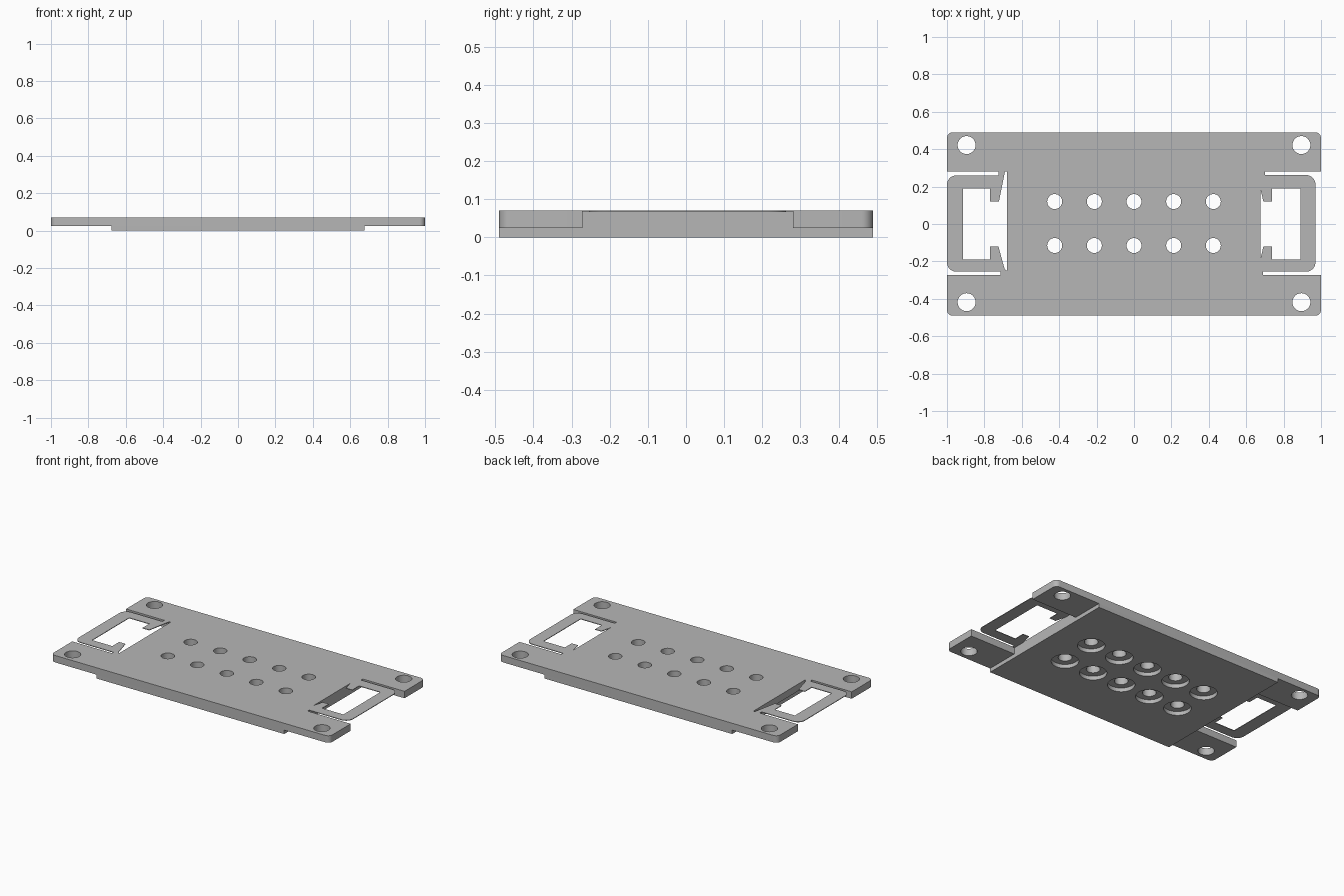
import bpy, bmesh, math
from mathutils import Vector

if "Cube" in bpy.data.objects:
    bpy.data.objects.remove(bpy.data.objects["Cube"])

TOP, STEP = 0.07, 0.025

grey = bpy.data.materials.new("plain grey")
grey.use_nodes = True
COLOUR = (0.47, 0.47, 0.47, 1)
grey.diffuse_color = COLOUR
grey.node_tree.nodes["Principled BSDF"].inputs["Base Color"].default_value = COLOUR


def rounded(corners):
    """Outline from (x, y) corners; a third value rounds that corner."""
    out = []
    for i, c in enumerate(corners):
        p = Vector(c[:2])
        if len(c) < 3:
            out.append(p)
            continue
        a = (Vector(corners[i - 1][:2]) - p).normalized() * c[2]
        b = (Vector(corners[(i + 1) % len(corners)][:2]) - p).normalized() * c[2]
        for k in range(9):
            t = k / 8 * math.pi / 2
            out.append(p + a * (1 - math.sin(t)) + b * (1 - math.cos(t)))
    return out


def circle(x, y, r, n=40):
    return [Vector((x + r * math.cos(k * math.tau / n), y + r * math.sin(k * math.tau / n)))
            for k in range(n)]


def layer(name, loops, z0, z1):
    """Flat sheet with holes, filled from closed loops and extruded."""
    curve = bpy.data.curves.new(name, "CURVE")
    curve.dimensions = "2D"
    curve.fill_mode = "BOTH"
    curve.extrude = (z1 - z0) / 2
    for loop in loops:
        s = curve.splines.new("POLY")
        s.points.add(len(loop) - 1)
        for pt, co in zip(s.points, loop):
            pt.co = (co.x, co.y, 0, 1)
        s.use_cyclic_u = True
    temp = bpy.data.objects.new(name + "_outline", curve)
    bpy.context.collection.objects.link(temp)
    deps = bpy.context.evaluated_depsgraph_get()
    mesh = bpy.data.meshes.new_from_object(temp.evaluated_get(deps))
    bpy.data.objects.remove(temp)

    bm = bmesh.new()
    bm.from_mesh(mesh)
    bmesh.ops.remove_doubles(bm, verts=bm.verts, dist=1e-5)
    bmesh.ops.translate(bm, verts=bm.verts, vec=(0, 0, (z0 + z1) / 2))
    bmesh.ops.recalc_face_normals(bm, faces=bm.faces)
    bm.to_mesh(mesh)
    bm.free()
    mesh.materials.clear()
    mesh.materials.append(grey)
    obj = bpy.data.objects.new(name, mesh)
    bpy.context.collection.objects.link(obj)
    bpy.ops.object.select_all(action="DESELECT")
    obj.select_set(True)
    bpy.context.view_layer.objects.active = obj
    bpy.ops.object.shade_smooth_by_angle(angle=math.radians(30))
    return obj


# Hole grid shared by the top plate and the thicker centre
grid = [(-0.424 + 0.212 * i, y) for i in range(5) for y in (-0.115, 0.12)]

# Top plate: H-shaped outline with corner screw holes
plate = rounded([
    (-1, 0.49, 0.03), (1, 0.49, 0.03), (1, 0.28), (0.675, 0.28),
    (0.675, -0.272), (1, -0.272), (1, -0.49, 0.03), (-1, -0.49, 0.03),
    (-1, -0.272), (-0.68, -0.272), (-0.68, 0.28), (-1, 0.28)])
screws = [circle(x, y, 0.048) for x in (-0.895, 0.895) for y in (-0.418, 0.422)]
layer("top_plate", [plate] + screws + [circle(x, y, 0.04) for x, y in grid], STEP, TOP)

# Lower centre slab: its wider holes are the counterbores
slab = rounded([(-0.675, -0.49), (0.675, -0.49), (0.675, 0.49), (-0.675, 0.49)])
layer("lower_slab", [slab] + [circle(x, y, 0.08) for x, y in grid], 0, STEP)

# Thin clip frames flush with the top
left = rounded([
    (-0.69, 0.28), (-0.725, 0.28), (-0.725, 0.26), (-1, 0.26, 0.05),
    (-1, -0.255, 0.05), (-0.715, -0.255), (-0.715, -0.272), (-0.68, -0.272),
    (-0.68, -0.25), (-0.692, -0.24), (-0.725, -0.12), (-0.77, -0.12),
    (-0.77, -0.19), (-0.915, -0.19), (-0.915, 0.19), (-0.77, 0.19),
    (-0.77, 0.12), (-0.722, 0.12)])
layer("right_clip_frame", [left], TOP - 0.004, TOP)

right = rounded([
    (0.675, 0.28), (0.70, 0.28), (0.70, 0.262), (0.97, 0.262, 0.05),
    (0.97, -0.255, 0.05), (0.69, -0.255), (0.69, -0.272), (0.675, -0.272),
    (0.675, -0.19), (0.692, -0.12), (0.737, -0.12), (0.737, -0.19),
    (0.89, -0.19), (0.89, 0.19), (0.737, 0.19), (0.737, 0.12),
    (0.692, 0.12), (0.675, 0.19)])
layer("left_clip_frame", [right], TOP - 0.004, TOP)
